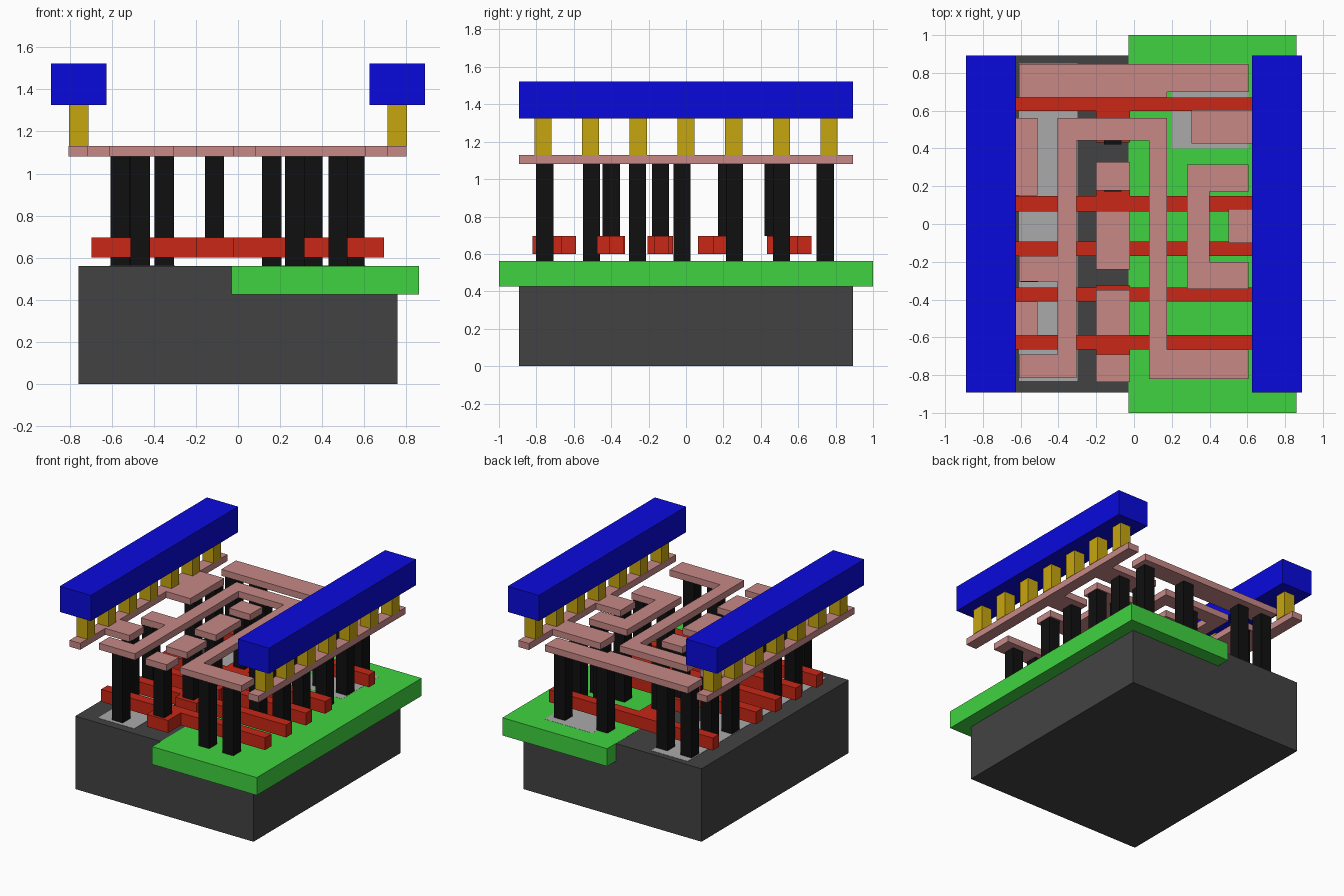
import bpy, bmesh


def material(name, rgb):
    m = bpy.data.materials.new(name)
    m.diffuse_color = (*rgb, 1)
    return m


DARK = material("dark_grey", (0.055, 0.055, 0.055))
GREEN = material("green", (0.05, 0.65, 0.05))
LIGHT = material("light_grey", (0.4, 0.4, 0.4))
RED = material("red", (0.58, 0.02, 0.008))
BLACK = material("black", (0.005, 0.005, 0.005))
PINK = material("pink", (0.57, 0.25, 0.24))
GOLD = material("gold", (0.57, 0.38, 0.005))
BLUE = material("blue", (0.003, 0.003, 0.72))


def prism(name, outline, z0, z1, mat):
    """Flat outline extruded from z0 to z1."""
    bm = bmesh.new()
    face = bm.faces.new([bm.verts.new((x, y, z0)) for x, y in outline])
    ext = bmesh.ops.extrude_face_region(bm, geom=[face])
    for v in ext["geom"]:
        if isinstance(v, bmesh.types.BMVert):
            v.co.z = z1
    bmesh.ops.recalc_face_normals(bm, faces=bm.faces)
    me = bpy.data.meshes.new(name)
    bm.to_mesh(me)
    bm.free()
    me.materials.append(mat)
    ob = bpy.data.objects.new(name, me)
    bpy.context.collection.objects.link(ob)
    return ob


def box(name, x0, x1, y0, y1, z0, z1, mat):
    return prism(name, [(x0, y0), (x1, y0), (x1, y1), (x0, y1)], z0, z1, mat)


def post(name, x, y, z0, z1, mat, r=0.046):
    return box(name, x - r, x + r, y - r, y + r, z0, z1, mat)


# Base block, well slab and doped areas
box("base_block", -0.757, 0.757, -0.893, 0.893, 0, 0.56, DARK)
box("well_slab", -0.03, 0.86, -1, 1, 0.425, 0.561, GREEN)
box("left_doped_area", -0.61, -0.3, -0.83, 0.85, 0.43, 0.562, LIGHT)
box("right_doped_area", 0.2, 0.605, 0.4, 0.85, 0.43, 0.562, LIGHT)

# Gate bars, each with a contact pad joined into its outline
# (bar y0, bar y1, pad y0, pad y1)
gates = [(-0.665, -0.588, -0.82, -0.588), (-0.41, -0.335, -0.475, -0.325),
         (-0.17, -0.093, -0.205, -0.07), (0.065, 0.147, 0.065, 0.29),
         (0.597, 0.67, 0.432, 0.67)]
for y0, y1, p0, p1 in gates:
    pts = [(-0.697, y0)]
    if p0 < y0:
        pts += [(-0.2, y0), (-0.2, p0), (-0.02, p0), (-0.02, y0)]
    pts += [(0.695, y0), (0.695, y1)]
    if p1 > y1:
        pts += [(-0.02, y1), (-0.02, p1), (-0.2, p1), (-0.2, y1)]
    pts += [(-0.697, y1)]
    prism("gate_bar", pts, 0.6, 0.695, RED)

# Tall contacts standing on the base
for x, y in [(-0.465, -0.755), (0.27, -0.755), (0.475, -0.755),
             (-0.56, -0.505), (-0.555, -0.26), (0.355, -0.26), (0.555, -0.26),
             (0.555, -0.022), (-0.56, 0.26), (-0.56, 0.51), (0.355, 0.26),
             (0.555, 0.26), (0.355, 0.51), (0.555, 0.51),
             (-0.555, 0.745), (-0.35, 0.745), (0.16, 0.745), (0.52, 0.745)]:
    post("base_contact", x, y, 0.56, 1.08, BLACK)

# Shorter contacts standing on the gate pads
for y in (-0.755, -0.4, -0.137, 0.217, 0.467):
    post("gate_contact", -0.112, y, 0.695, 1.08, BLACK)

# Wiring layer: rails with side branches, loops and pads
Z0, Z1 = 1.08, 1.13
prism("left_rail", [
    (-0.805, -0.893), (-0.715, -0.893), (-0.715, -0.59), (-0.51, -0.59),
    (-0.51, -0.41), (-0.715, -0.41), (-0.715, 0.15), (-0.51, 0.15),
    (-0.51, 0.56), (-0.715, 0.56), (-0.715, 0.893), (-0.805, 0.893)], Z0, Z1, PINK)
prism("right_rail", [
    (0.8, -0.893), (0.8, 0.893), (0.71, 0.893), (0.71, 0.603), (0.305, 0.603),
    (0.305, 0.425), (0.71, 0.425), (0.71, 0.08), (0.5, 0.08), (0.5, -0.1),
    (0.71, -0.1), (0.71, -0.893)], Z0, Z1, PINK)
prism("back_strap", [
    (-0.61, 0.67), (0.175, 0.67), (0.175, 0.7), (0.605, 0.7),
    (0.605, 0.847), (-0.61, 0.847)], Z0, Z1, PINK)
prism("main_loop", [
    (-0.61, -0.815), (-0.305, -0.815), (-0.305, 0.442), (0.08, 0.442),
    (0.08, -0.82), (0.605, -0.82), (0.605, -0.665), (0.175, -0.665),
    (0.175, 0.56), (-0.405, 0.56), (-0.405, -0.17), (-0.61, -0.17),
    (-0.61, -0.305), (-0.405, -0.305), (-0.405, -0.69), (-0.61, -0.69)], Z0, Z1, PINK)
prism("side_loop", [
    (0.28, -0.345), (0.605, -0.345), (0.605, -0.2), (0.4, -0.2),
    (0.4, 0.172), (0.605, 0.172), (0.605, 0.315), (0.28, 0.315)], Z0, Z1, PINK)
for y0, y1 in [(-0.837, -0.69), (-0.59, -0.35), (-0.24, 0.07), (0.177, 0.327)]:
    box("centre_pad", -0.2, -0.02, y0, y1, Z0, Z1, PINK)

# Power bars carried on rows of gold posts
for side, sx in (("left", -1), ("right", 1)):
    cx = 0.757 * sx
    for i in range(-3, 4):
        post(side + "_gold_post", cx, i * 0.255, Z1, 1.325, GOLD)
    box(side + "_power_bar", cx - 0.132, cx + 0.132, -0.893, 0.893, 1.325, 1.522, BLUE)
